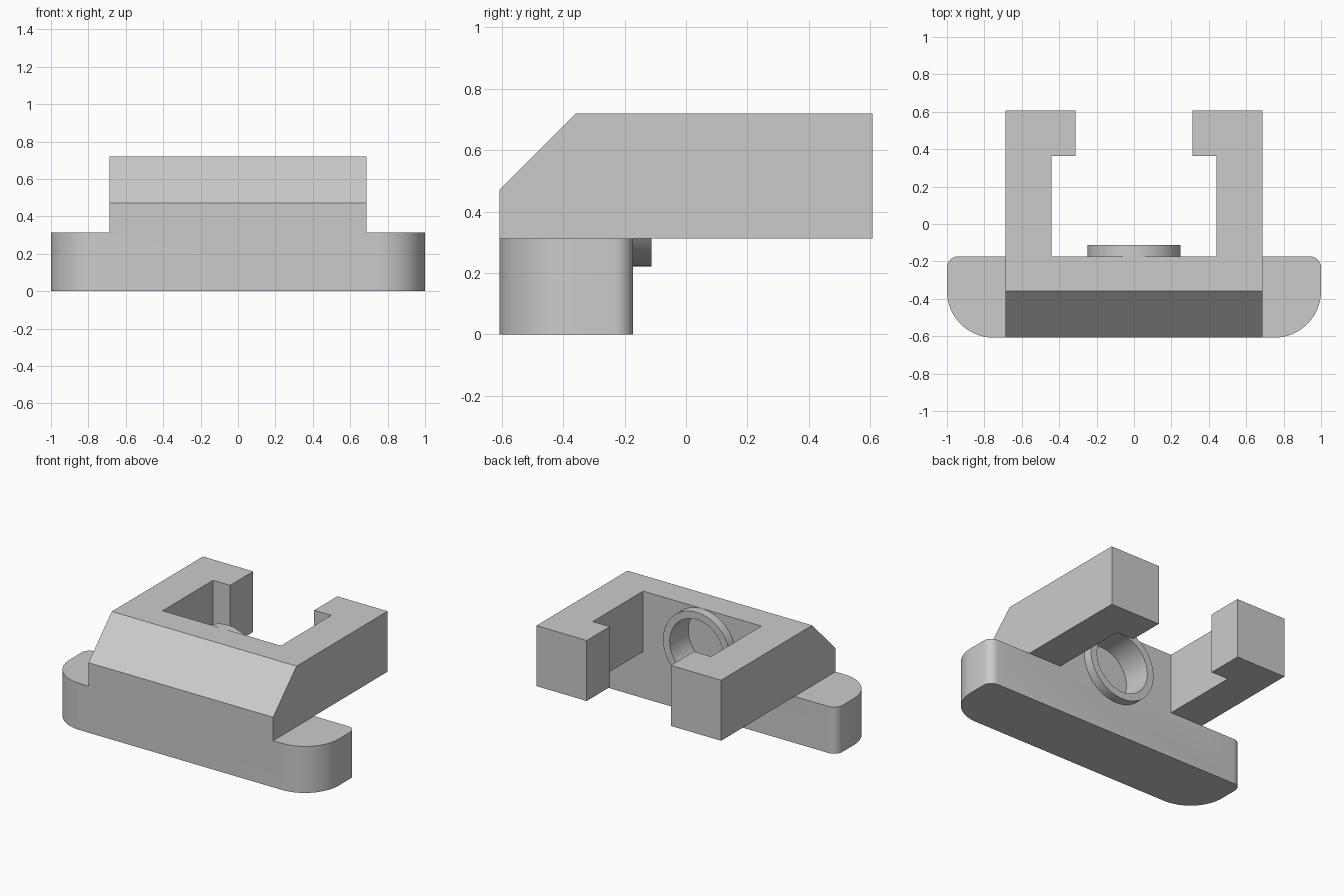
import bpy, bmesh
from math import cos, sin, pi, radians
from mathutils import Matrix

if "Cube" in bpy.data.objects:
    bpy.data.objects.remove(bpy.data.objects["Cube"])

# Main dimensions
FRONT, WALL, BACK = -0.608, -0.173, 0.608
BASE_TOP, TOP = 0.313, 0.72
RING_Z = 0.47

grey = bpy.data.materials.new("plain grey")
grey.use_nodes = True
grey.diffuse_color = (0.6, 0.6, 0.6, 1)
grey.node_tree.nodes["Principled BSDF"].inputs["Base Color"].default_value = (0.6, 0.6, 0.6, 1)


def make_object(name, bm):
    bmesh.ops.recalc_face_normals(bm, faces=bm.faces)
    mesh = bpy.data.meshes.new(name)
    bm.to_mesh(mesh)
    bm.free()
    mesh.materials.append(grey)
    obj = bpy.data.objects.new(name, mesh)
    bpy.context.collection.objects.link(obj)
    return obj


def prism(half, z0, z1):
    """Mirror a right-half outline in x and extrude it upward."""
    outline = half + [(-x, y) for x, y in reversed(half)]
    bm = bmesh.new()
    face = bm.faces.new([bm.verts.new((x, y, z0)) for x, y in outline])
    new = bmesh.ops.extrude_face_region(bm, geom=[face])["geom"]
    verts = [v for v in new if isinstance(v, bmesh.types.BMVert)]
    bmesh.ops.translate(bm, verts=verts, vec=(0, 0, z1 - z0))
    return bm


def arc(cx, cy, r, start, steps):
    angles = [start + pi / 2 * i / steps for i in range(steps + 1)]
    return [(cx + r * cos(a), cy + r * sin(a)) for a in angles]


def cylinder(name, r, y0, y1):
    bm = bmesh.new()
    place = Matrix.Translation((0, (y0 + y1) / 2, RING_Z)) @ Matrix.Rotation(pi / 2, 4, "X")
    bmesh.ops.create_cone(bm, cap_ends=True, segments=64, radius1=r, radius2=r,
                          depth=y1 - y0, matrix=place)
    return make_object(name, bm)


def boolean(obj, other, operation):
    mod = obj.modifiers.new("join or cut", "BOOLEAN")
    mod.operation, mod.object, mod.solver = operation, other, "EXACT"
    bpy.context.view_layer.objects.active = obj
    bpy.ops.object.modifier_apply(modifier=mod.name)


# Rounded foot: wide front corners, tight back corners
foot = arc(0.75, FRONT + 0.25, 0.25, -pi / 2, 16) + arc(0.94, WALL - 0.06, 0.06, 0, 8)
body = make_object("bracket_body", prism(foot, 0, BASE_TOP))

# U-shaped upper block with hooked arms and a sloped front
arms = [(0.687, FRONT), (0.687, BACK), (0.313, BACK), (0.313, 0.363), (0.44, 0.363), (0.44, WALL)]
bm = prism(arms, BASE_TOP, TOP)
cut = bmesh.ops.bisect_plane(bm, geom=bm.verts[:] + bm.edges[:] + bm.faces[:],
                             plane_co=(0, FRONT, 0.471), plane_no=(0, -1, 1), clear_outer=True)
bmesh.ops.holes_fill(bm, edges=[e for e in cut["geom_cut"] if isinstance(e, bmesh.types.BMEdge)])
upper = make_object("upper_block", bm)
boolean(body, upper, "UNION")

# Raised ring and blind socket in the inner wall
ring = cylinder("socket_ring", 0.249, WALL, -0.112)
socket = cylinder("socket_cutter", 0.2, -0.31, 0)
for obj in (body, ring):
    boolean(obj, socket, "DIFFERENCE")
for helper in (upper, socket):
    bpy.data.objects.remove(helper)

# Smooth the curved walls, keep the edges sharp
bpy.ops.object.select_all(action="DESELECT")
for obj in (body, ring):
    obj.select_set(True)
bpy.context.view_layer.objects.active = body
bpy.ops.object.shade_smooth_by_angle(angle=radians(30))
